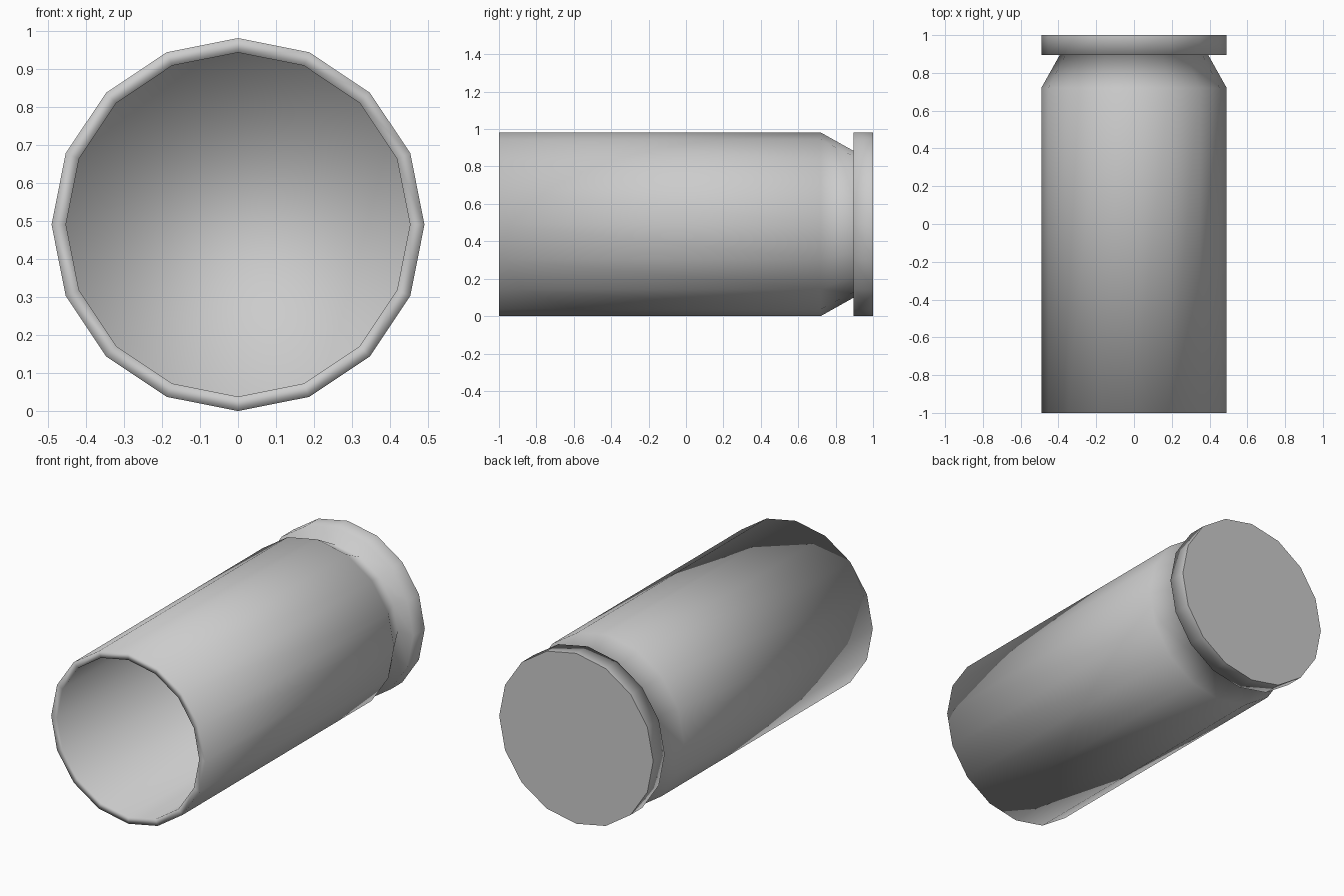
import bpy, bmesh, math

if "Cube" in bpy.data.objects:
    bpy.data.objects.remove(bpy.data.objects["Cube"])

SIDES = 16
R = 0.491      # outer radius
R_IN = 0.453   # bore radius
R_NECK = 0.393 # extraction groove radius

# Profile (radius, y): bore floor -> mouth -> wall -> taper -> groove -> rim -> base
profile = [(R_IN, 0.72), (R_IN, -1.0), (R, -1.0), (R, 0.72),
           (R_NECK, 0.895), (R, 0.895), (R, 1.0)]


def lathe(name, points, sides, centre_z):
    """Revolve a profile around the y axis and cap both ends."""
    bm = bmesh.new()
    rings = []
    for r, y in points:
        rings.append([bm.verts.new((r * math.sin(a), y, centre_z + r * math.cos(a)))
                      for a in (2 * math.pi * i / sides for i in range(sides))])
    for a, b in zip(rings, rings[1:]):
        for i in range(sides):
            j = (i + 1) % sides
            bm.faces.new((a[i], a[j], b[j], b[i])).smooth = True
    # bore floor blends into the wall, base is a flat disc
    bm.faces.new(rings[0]).smooth = True
    base = bm.faces.new(rings[-1])
    base.smooth = False
    for e in base.edges:
        e.smooth = False
    bmesh.ops.recalc_face_normals(bm, faces=bm.faces)
    mesh = bpy.data.meshes.new(name)
    bm.to_mesh(mesh)
    bm.free()
    obj = bpy.data.objects.new(name, mesh)
    bpy.context.collection.objects.link(obj)
    return obj


# Hollow case with tapered groove and rimmed base
lathe("cartridge_case", profile, SIDES, R)
